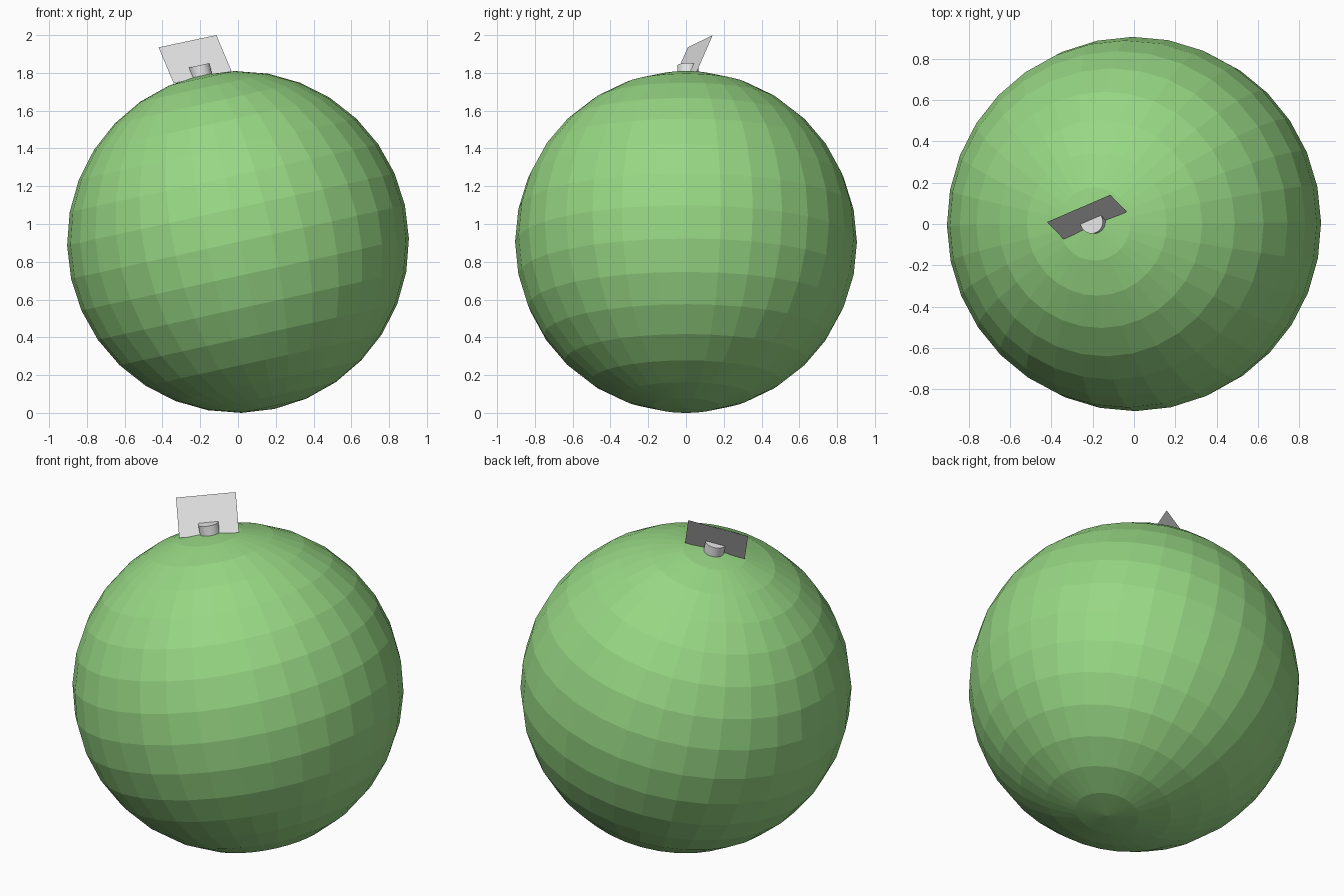
import bpy
import math
from mathutils import Matrix, Vector

if "Cube" in bpy.data.objects:
    bpy.data.objects.remove(bpy.data.objects["Cube"])


def material(name, rgb):
    m = bpy.data.materials.new(name)
    m.diffuse_color = (*rgb, 1.0)
    m.use_nodes = True
    m.node_tree.nodes["Principled BSDF"].inputs["Base Color"].default_value = m.diffuse_color
    return m


green = material("leaf green", (0.31, 0.68, 0.23))
grey = material("light grey", (0.8, 0.8, 0.8))

R = 0.905
CENTRE = Vector((0, 0, R))
# Whole ornament leans to the left and is turned about its own axis
TILT = Matrix.Rotation(math.radians(-12.4), 4, 'Y') @ Matrix.Rotation(math.radians(23), 4, 'Z')


def finish(name, mat, matrix):
    ob = bpy.context.object
    ob.name = name
    ob.data.materials.append(mat)
    ob.matrix_world = matrix
    return ob


# Faceted ball
bpy.ops.mesh.primitive_uv_sphere_add(segments=32, ring_count=16, radius=R)
finish("ball", green, Matrix.Translation(CENTRE) @ TILT)

# Small round cap standing on the pole
axis = TILT.to_3x3() @ Vector((0, 0, 1))
bpy.ops.mesh.primitive_cylinder_add(vertices=32, radius=0.056, depth=0.12)
finish("cap", grey, Matrix.Translation(CENTRE + axis * 0.897 + Vector((0, 0.01, 0))) @ TILT)

# Thin single-sided tag leaning backward through the cap
mid = Vector((-0.2275, 0.034, 1.8725))
across = Vector((0.153, 0.066, 0.0325))
up = Vector((-0.04, 0.0415, 0.095))
corners = [mid + across * a + up * b for a, b in ((-1, -1), (1, -1), (1, 1), (-1, 1))]
mesh = bpy.data.meshes.new("tag")
mesh.from_pydata(corners, [], [(0, 1, 2, 3)])
mesh.materials.append(grey)
tag = bpy.data.objects.new("tag", mesh)
bpy.context.collection.objects.link(tag)
